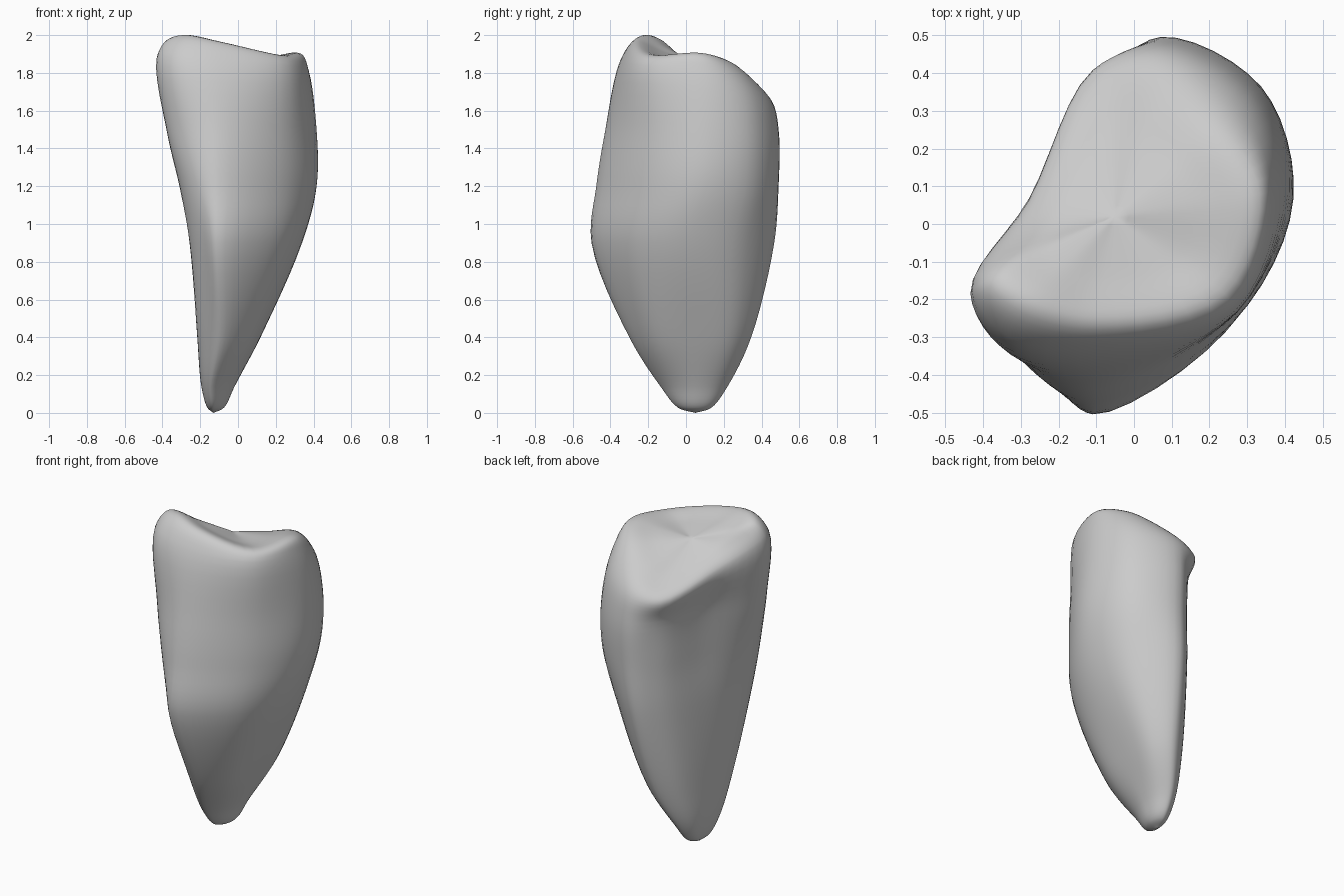
import bpy
import bmesh
from mathutils import Vector

cube = bpy.data.objects.get("Cube")
if cube:
    bpy.data.objects.remove(cube, do_unlink=True)

STEPS = 6


def spline_point(a, b, c, d, u):
    """Centripetal spline from b to c, with a and d as neighbours."""
    ta = 0.0
    tb = ta + (b - a).length ** 0.5
    tc = tb + (c - b).length ** 0.5
    td = tc + (d - c).length ** 0.5
    t = tb + (tc - tb) * u

    def mix(p, q, start, end):
        return p.lerp(q, (t - start) / (end - start))

    ab, bc, cd = mix(a, b, ta, tb), mix(b, c, tb, tc), mix(c, d, tc, td)
    return mix(mix(ab, bc, ta, tc), mix(bc, cd, tb, td), tb, tc)


def smooth_closed(points):
    n = len(points)
    return [spline_point(points[i - 1], points[i], points[(i + 1) % n],
                         points[(i + 2) % n], s / STEPS)
            for i in range(n) for s in range(STEPS)]


def smooth_open(points):
    first = points[0] * 2 - points[1]
    last = points[-1] * 2 - points[-2]
    ext = [first] + points + [last]
    out = [spline_point(*ext[i:i + 4], s / STEPS)
           for i in range(len(points) - 1) for s in range(STEPS)]
    return out + [points[-1]]


def level_ring(z, outline):
    return [Vector((x, y, z)) for x, y in outline]


# Cross-sections, each running from the high lobe round the front and back
tip = Vector((-0.13, 0.05, 0))
crown_centre = Vector((-0.05, 0.02, 1.86))

foot = level_ring(0.14, [(-.19, -.05), (-.17, -.11), (-.14, -.135),
                         (-.07, -.08), (-.02, .04), (-.035, .165),
                         (-.09, .22), (-.155, .175), (-.19, .06)])
blade = level_ring(0.4, [(-.21, -.16), (-.165, -.25), (-.09, -.3),
                         (.06, -.18), (.112, .02), (.1, .25),
                         (-.01, .345), (-.13, .27), (-.2, .06)])
keel = level_ring(0.9, [(-.255, -.26), (-.185, -.42), (-.11, -.5),
                        (.21, -.3), (.335, -.02), (.285, .29),
                        (.05, .467), (-.09, .36), (-.195, .08)])
belly = level_ring(1.2, [(-.31, -.24), (-.23, -.42), (-.1, -.475),
                         (.26, -.265), (.415, .05), (.33, .355),
                         (.07, .49), (-.08, .37), (-.185, .09)])
shoulder = level_ring(1.48, [(-.375, -.22), (-.29, -.37), (-.1, -.43),
                             (.27, -.24), (.417, .08), (.335, .36),
                             (.07, .492), (-.085, .38), (-.205, .09)])

# The rim tilts down towards the back and overhangs the hollow side
outer_rim = [Vector(p) for p in (
    (-.43, -.175, 1.88), (-.34, -.31, 1.88), (-.1, -.345, 1.86),
    (.265, -.22, 1.84), (.375, .09, 1.81), (.295, .33, 1.72),
    (.065, .455, 1.65), (-.11, .405, 1.62), (-.28, .06, 1.74))]
inner_rim = [Vector(p) for p in (
    (-.37, -.14, 1.97), (-.29, -.215, 2.0), (-.1, -.265, 1.965),
    (.24, -.185, 1.89), (.333, .08, 1.9), (.23, .25, 1.85),
    (.07, .34, 1.755), (-.07, .31, 1.7), (-.225, .025, 1.82))]
crown = [p.lerp(crown_centre, 0.45) for p in inner_rim]

# Rounded end just above the tip
nose = [tip.lerp(p, 0.5) for p in foot]
for p in nose:
    p.z = 0.028

rings = [smooth_closed(r) for r in
         (nose, foot, blade, keel, belly, shoulder,
          outer_rim, inner_rim, crown)]
columns = [smooth_open([tip, *column, crown_centre])
           for column in zip(*rings)]

# Skin the columns into one closed body
bm = bmesh.new()
bottom = bm.verts.new(tip)
top = bm.verts.new(crown_centre)
grid = [[bm.verts.new(p) for p in column[1:-1]] for column in columns]
for i, right in enumerate(grid):
    left = grid[i - 1]
    bm.faces.new((bottom, right[0], left[0]))
    bm.faces.new((top, left[-1], right[-1]))
    for j in range(len(right) - 1):
        bm.faces.new((left[j], right[j], right[j + 1], left[j + 1]))
bmesh.ops.recalc_face_normals(bm, faces=bm.faces)
for face in bm.faces:
    face.smooth = True

mesh = bpy.data.meshes.new("wedge_body")
bm.to_mesh(mesh)
bm.free()
body = bpy.data.objects.new("wedge_body", mesh)
bpy.context.collection.objects.link(body)

# Plain grey surface
grey = bpy.data.materials.new("plain_grey")
grey.use_nodes = True
colour = (0.6, 0.6, 0.6, 1)
grey.diffuse_color = colour
grey.node_tree.nodes["Principled BSDF"].inputs["Base Color"].default_value = colour
mesh.materials.append(grey)
